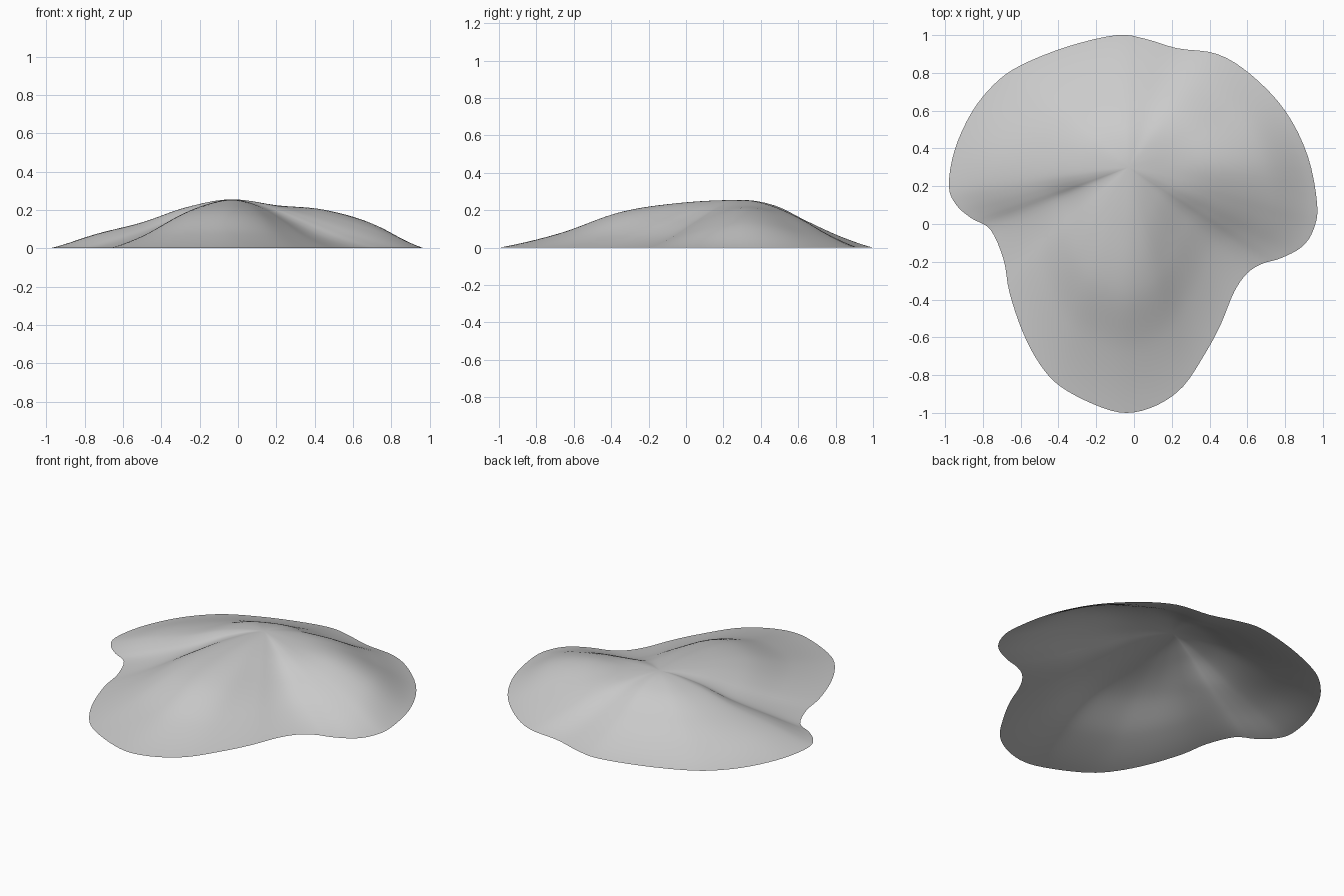
import bpy
import bmesh
import math
from mathutils import Vector

default_cube = bpy.data.objects.get("Cube")
if default_cube:
    bpy.data.objects.remove(default_cube, do_unlink=True)

# Foot of the mound, counter-clockwise, starting at the back
OUTLINE = [
    (-.09, 1), (.06, .98), (.23, .93), (.44, .9), (.62, .79), (.8, .6),
    (.92, .36), (.97, .1), (.95, -.03), (.89, -.12), (.78, -.18), (.68, -.21),
    (.6, -.26), (.53, -.36), (.46, -.53), (.38, -.68), (.26, -.86),
    (.12, -.96), (-.04, -1), (-.2, -.96), (-.39, -.86), (-.5, -.74),
    (-.59, -.57), (-.66, -.36), (-.69, -.19), (-.76, -.03), (-.86, .03),
    (-.94, .1), (-.98, .2), (-.95, .39), (-.86, .59), (-.74, .74),
    (-.6, .84), (-.35, .94),
]

# Heights at a quarter, half and three quarters of the way from the summit
# to the foot, one row per compass direction, starting at the left side
SLOPES = [
    (.223, .2, .13), (.225, .18, .09), (.225, .155, .068), (.225, .14, .06),
    (.222, .14, .06), (.22, .138, .062), (.215, .135, .075), (.21, .125, .053),
    (.228, .17, .07), (.24, .19, .077), (.225, .15, .06), (.215, .14, .06),
]
SUMMIT = Vector((-.03, .3, .255))
STEPS_PER_POINT = 4
RINGS = 32


def catmull_rom(a, b, c, d, t):
    """Smooth value between b and c."""
    return b + .5 * t * (c - a + t * (2 * a - 5 * b + 4 * c - d
                                      + t * (3 * (b - c) + d - a)))


def cyclic_sample(values, position):
    """Smooth sample of a closed list of vectors."""
    index = math.floor(position)
    neighbours = [Vector(values[(index + k) % len(values)]) for k in (-1, 0, 1, 2)]
    return catmull_rom(*neighbours, position - index)


def slope_height(slope, fraction):
    """Height along one slope, level at the summit and meeting the ground."""
    near, middle, far = slope
    keys = [near, SUMMIT.z, near, middle, far, 0, -far * .5]
    position = min(fraction * 4, 3.9999999)
    index = int(position)
    return max(0, catmull_rom(*keys[index:index + 4], position - index))


def make_material(name, colour):
    material = bpy.data.materials.new(name)
    material.use_nodes = True
    material.diffuse_color = colour
    material.node_tree.nodes["Principled BSDF"].inputs["Base Color"].default_value = colour
    return material


def build_mound():
    bm = bmesh.new()
    top = bm.verts.new(SUMMIT)
    centre = SUMMIT.to_2d()
    spokes = []

    # One spoke of vertices from the summit to each point of the foot
    for step in range(len(OUTLINE) * STEPS_PER_POINT):
        foot = cyclic_sample(OUTLINE, step / STEPS_PER_POINT)
        direction = foot - centre
        angle = math.atan2(direction.y, direction.x) % math.tau
        slope = cyclic_sample(SLOPES, angle / math.tau * len(SLOPES))
        spoke = []
        for ring in range(1, RINGS + 1):
            fraction = ring / RINGS
            place = centre + direction * fraction
            height = slope_height(slope, fraction)
            spoke.append(bm.verts.new((place.x, place.y, height)))
        spokes.append(spoke)

    # Skin between neighbouring spokes, wound so that it faces upwards
    for spoke, following in zip(spokes, spokes[1:] + spokes[:1]):
        bm.faces.new((top, following[0], spoke[0]))
        for k in range(RINGS - 1):
            bm.faces.new((spoke[k], following[k], following[k + 1], spoke[k + 1]))

    bmesh.ops.recalc_face_normals(bm, faces=bm.faces)
    bm.normal_update()
    if sum(face.normal.z for face in bm.faces) < 0:
        bmesh.ops.reverse_faces(bm, faces=bm.faces)

    mesh = bpy.data.meshes.new("mound")
    bm.to_mesh(mesh)
    bm.free()
    mesh.shade_smooth()
    mesh.materials.append(make_material("plain grey", (.6, .6, .6, 1)))
    mound = bpy.data.objects.new("mound", mesh)
    bpy.context.collection.objects.link(mound)


build_mound()
